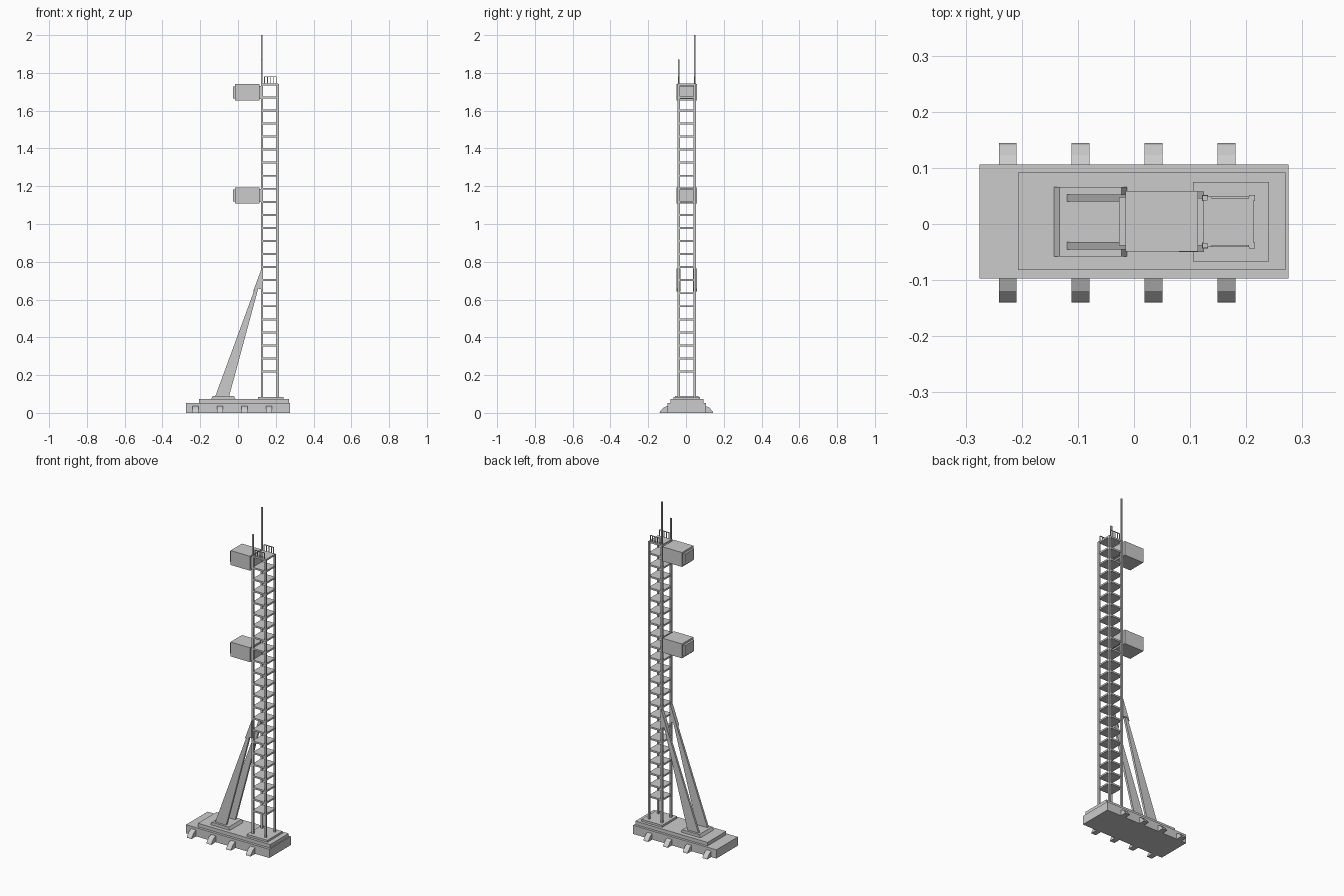
import bpy, bmesh

if "Cube" in bpy.data.objects:
    bpy.data.objects.remove(bpy.data.objects["Cube"])

CY = 0.004  # tower centre line in y


def finish(bm, name):
    bmesh.ops.recalc_face_normals(bm, faces=bm.faces)
    me = bpy.data.meshes.new(name)
    bm.to_mesh(me)
    bm.free()
    ob = bpy.data.objects.new(name, me)
    bpy.context.collection.objects.link(ob)
    return ob


def box(name, x, y, z):
    bm = bmesh.new()
    bmesh.ops.create_cube(bm, size=1)
    for v in bm.verts:
        v.co = [r[0] + (c + 0.5) * (r[1] - r[0]) for r, c in zip((x, y, z), v.co)]
    return finish(bm, name)


def prism(name, pts, a, b, axis):
    """Extrude a profile: axis 'y' takes (x, z) points, axis 'x' takes (y, z) points."""
    bm = bmesh.new()
    def place(p, t):
        return (p[0], t, p[1]) if axis == 'y' else (t, p[0], p[1])
    lo = [bm.verts.new(place(p, a)) for p in pts]
    hi = [bm.verts.new(place(p, b)) for p in pts]
    bm.faces.new(lo)
    bm.faces.new(hi[::-1])
    n = len(pts)
    for i in range(n):
        bm.faces.new((lo[i], hi[i], hi[(i + 1) % n], lo[(i + 1) % n]))
    return finish(bm, name)


# Stepped base
box("base_slab", (-0.275, 0.275), (-0.097, 0.106), (0, 0.052))
box("base_step", (-0.207, 0.27), (-0.082, 0.092), (0.05, 0.073))
box("tower_pad", (0.105, 0.241), (-0.067, 0.075), (0.072, 0.085))

# Side feet
for x in (-0.225, -0.095, 0.035, 0.165):
    for s in (-1, 1):
        prof = [(0.002 + s * d, z) for d, z in
                ((0.09, 0), (0.142, 0), (0.139, 0.008), (0.121, 0.028), (0.098, 0.038), (0.09, 0.038))]
        prism("side_foot", prof, x - 0.016, x + 0.016, 'x')

# Sloped strut block
prism("strut_block", [(-0.143, 0.072), (-0.012, 0.072), (-0.022, 0.09), (-0.133, 0.09)],
      -0.058, 0.066, 'y')

# Diagonal struts and their clamps
for s in (-1, 1):
    def span(a, b):
        return sorted((CY + s * a, CY + s * b))
    prism("diagonal_strut", [(-0.12, 0.088), (-0.047, 0.088), (0.125, 0.725), (0.125, 0.755)],
          *span(0.036, 0.049), 'y')
    prism("strut_clamp", [(0.08, 0.643), (0.096, 0.66), (0.125, 0.655), (0.125, 0.765)],
          *span(0.032, 0.054), 'y')

# Tower legs, two of which rise into masts
for s in (-1, 1):
    y = CY + s * 0.0425
    ys = (y - 0.0055, y + 0.0055)
    mast = 2.0 if s > 0 else 1.87
    box("front_leg", (0.121, 0.132), ys, (0.08, 1.745))
    box("mast", (0.122, 0.131), (y - 0.0045, y + 0.0045), (1.74, mast))
    box("rear_leg", (0.205, 0.216), ys, (0.08, 1.742))

# Floor plates
for i in range(23):
    z = 0.219 + i * 0.0691
    box("floor_plate", (0.124, 0.213), (CY - 0.045, CY + 0.045), (z - 0.005, z + 0.005))

# Top railings
for s in (-1, 1):
    y = CY + s * 0.043
    ys = (y - 0.0018, y + 0.0018)
    box("hand_rail", (0.138, 0.205), ys, (1.778, 1.782))
    for i in range(5):
        x = 0.14 + i * 0.0157
        box("rail_post", (x - 0.0018, x + 0.0018), ys, (1.74, 1.78))

# Equipment cabins with end caps and mounts
for z in (1.151, 1.697):
    box("cabin", (-0.015, 0.114), (-0.049, 0.059), (z - 0.043, z + 0.043))
    box("cabin_cap", (-0.027, -0.01), (-0.038, 0.048), (z - 0.032, z + 0.032))
    box("cabin_mount", (0.11, 0.126), (-0.038, 0.046), (z - 0.034, z + 0.034))
